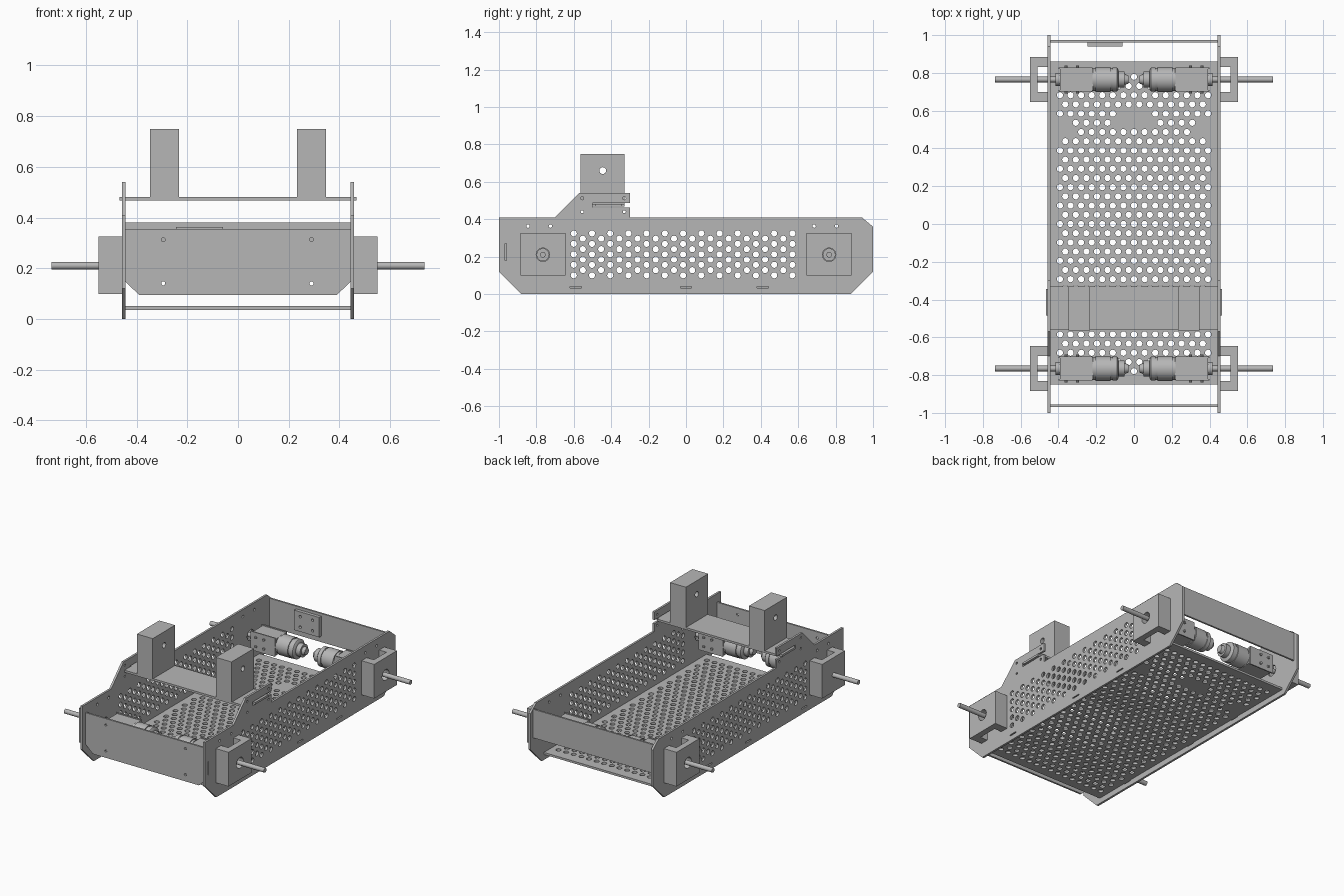
import bpy, bmesh, math
from mathutils import Matrix, Vector

cube = bpy.data.objects.get("Cube")
if cube:
    bpy.data.objects.remove(cube)

grey = bpy.data.materials.new("plain grey")
grey.use_nodes = True
grey.diffuse_color = (0.47, 0.47, 0.47, 1)
grey.node_tree.nodes["Principled BSDF"].inputs["Base Color"].default_value = (0.47, 0.47, 0.47, 1)

# Frames: columns say where a flat drawing's u, v and thickness point
SIDE = Matrix(((0, 0, 1), (1, 0, 0), (0, 1, 0))).to_4x4()
FRONT = Matrix(((1, 0, 0), (0, 0, -1), (0, 1, 0))).to_4x4()
TOP = Matrix.Identity(4)


def circle(u, v, r, n=12):
    return [(u + r * math.cos(2 * math.pi * i / n), v + r * math.sin(2 * math.pi * i / n)) for i in range(n)]


def rect(u0, u1, v0, v1):
    return [(u0, v0), (u1, v0), (u1, v1), (u0, v1)]


def finish(ob, smooth=False):
    ob.data.materials.clear()
    ob.data.materials.append(grey)
    if smooth:
        bpy.ops.object.select_all(action='DESELECT')
        ob.select_set(True)
        bpy.context.view_layer.objects.active = ob
        bpy.ops.object.shade_smooth_by_angle(angle=math.radians(35))
    return ob


def plate(name, loops, thick, frame, at):
    """Extrude a flat drawing: first loop is the outline, the rest are holes."""
    cu = bpy.data.curves.new(name, 'CURVE')
    cu.dimensions, cu.fill_mode, cu.extrude = '2D', 'BOTH', thick / 2
    for loop in loops:
        sp = cu.splines.new('POLY')
        sp.points.add(len(loop) - 1)
        for p, (u, v) in zip(sp.points, loop):
            p.co = (u, v, 0, 1)
        sp.use_cyclic_u, sp.use_smooth = True, False
    ob = bpy.data.objects.new(name, cu)
    bpy.context.collection.objects.link(ob)
    bpy.ops.object.select_all(action='DESELECT')
    ob.select_set(True)
    bpy.context.view_layer.objects.active = ob
    bpy.ops.object.convert(target='MESH')
    ob = bpy.context.view_layer.objects.active
    bm = bmesh.new()
    bm.from_mesh(ob.data)
    bmesh.ops.remove_doubles(bm, verts=bm.verts, dist=1e-5)
    bm.transform(Matrix.Translation(at) @ frame)
    bmesh.ops.recalc_face_normals(bm, faces=bm.faces)
    for f in bm.faces:
        f.smooth = False
    bm.to_mesh(ob.data)
    bm.free()
    return finish(ob)


def lathe(name, profile, at, axis=(1, 0, 0), steps=24):
    """Turn (distance along axis, radius) points around an axis."""
    bm = bmesh.new()
    vs = [bm.verts.new((d, 0, r)) for d, r in profile]
    es = [bm.edges.new(pair) for pair in zip(vs, vs[1:])]
    bmesh.ops.spin(bm, geom=vs + es, cent=(0, 0, 0), axis=(1, 0, 0), angle=2 * math.pi, steps=steps)
    bmesh.ops.remove_doubles(bm, verts=bm.verts, dist=1e-5)
    turn = Vector((1, 0, 0)).rotation_difference(Vector(axis)).to_matrix().to_4x4()
    bm.transform(Matrix.Translation(at) @ turn)
    bmesh.ops.recalc_face_normals(bm, faces=bm.faces)
    me = bpy.data.meshes.new(name)
    bm.to_mesh(me)
    bm.free()
    ob = bpy.data.objects.new(name, me)
    bpy.context.collection.objects.link(ob)
    return finish(ob, True)


def rod(name, d0, d1, r, at, axis=(1, 0, 0), steps=16):
    return lathe(name, [(d0, 0), (d0, r), (d1, r), (d1, 0)], at, axis, steps)


PITCH, ROW = 0.056, 0.0487
HOLE = 0.0165
AXLE_Y, AXLE_Z = 0.765, 0.21

# Side walls with raised shelf tab, perforation and slots
wall = [(-1, 0.41), (-1, 0.12), (-0.88, 0), (0.88, 0), (1, 0.12), (1, 0.36), (0.94, 0.41),
        (-0.30, 0.41), (-0.30, 0.463), (-0.5, 0.463), (-0.5, 0.487), (-0.30, 0.487),
        (-0.30, 0.54), (-0.57, 0.54), (-0.70, 0.41)]
wall_holes = []
for col in range(25):
    odd = col % 2
    for k in range(5 - odd):
        wall_holes.append(circle(-0.6 + col * ROW, 0.1 + (k + odd / 2) * PITCH, HOLE))
for e in (-1, 1):
    wall_holes.append(circle(e * AXLE_Y, AXLE_Z, 0.036, 20))
    wall_holes += [circle(e * AXLE_Y + d - 0.02, 0.363, 0.009) for d in (-0.06, 0.06)]
for y in (-0.555, -0.33):
    wall_holes += [circle(y, z, 0.008, 8) for z in (0.44, 0.512)]
wall_holes += [rect(y, y + 0.06, 0.032, 0.04) for y in (-0.62, -0.03, 0.38)]
wall_holes.append(rect(-0.968, -0.96, 0.18, 0.27))
for s, side in ((1, "left"), (-1, "right")):
    plate(side + "_wall", [wall] + wall_holes, 0.014, SIDE, (s * 0.45, 0, 0))

# Perforated floor, with unpunched areas towards the back
floor_holes = []
for row in range(-16, 17):
    odd = row % 2
    for k in range(15 - odd):
        x, y = (k - 7 + odd / 2) * PITCH, row * ROW
        blank = 0.44 < y < 0.58 and abs(x) > 0.31 or 0.52 < y < 0.6 and abs(x) < 0.1
        if not blank:
            floor_holes.append(circle(x, y, HOLE))
plate("floor", [rect(-0.443, 0.443, -0.85, 0.86)] + floor_holes, 0.014, TOP, (0, 0, 0.043))

# Front panel with clipped lower corners, and narrower back panel
front = [(-0.443, 0.355), (-0.443, 0.145), (-0.39, 0.095), (0.39, 0.095), (0.443, 0.145), (0.443, 0.355)]
front_holes = [circle(x, z, 0.008) for x in (-0.295, 0.29) for z in (0.14, 0.313)]
plate("front_panel", [front] + front_holes, 0.012, FRONT, (0, -0.962, 0))
plate("back_panel", [rect(-0.443, 0.443, 0.19, 0.38)], 0.012, FRONT, (0, 0.967, 0))

# Small block on the inside of the back panel
block_holes = [circle(x, z, 0.009) for x in (-0.2, -0.11) for z in (0.26, 0.33)]
plate("back_block", [rect(-0.245, -0.06, 0.23, 0.362)] + block_holes, 0.022, FRONT, (0, 0.95, 0))

# Cross shelf with end tabs
shelf = [(-0.443, -0.56), (0.443, -0.56), (0.443, -0.485), (0.467, -0.485), (0.467, -0.345), (0.443, -0.345),
         (0.443, -0.33), (-0.443, -0.33), (-0.443, -0.345), (-0.467, -0.345), (-0.467, -0.485), (-0.443, -0.485)]
plate("shelf", [shelf], 0.014, TOP, (0, 0, 0.475))

# Twin towers on the shelf
for s, side in ((1, "left"), (-1, "right")):
    plate(side + "_tower", [rect(-0.565, -0.33, 0.482, 0.75), circle(-0.445, 0.66, 0.018, 16)],
          0.116, SIDE, (s * 0.29, 0, 0))

# Drive units: bracket, axle, gearbox and motor at each corner
for e, end in ((-1, "front"), (1, "back")):
    for s, side in ((1, "left"), (-1, "right")):
        tag = end + "_" + side
        cy = e * AXLE_Y
        at = (0, cy, AXLE_Z)
        out = (s, 0, 0)

        # Channel-shaped outer bracket with a bore for the axle
        channel = [(0.457, -0.12), (0.55, -0.12), (0.55, 0.12), (0.457, 0.12),
                   (0.457, 0.066), (0.51, 0.066), (0.51, -0.066), (0.457, -0.066)]
        bracket = plate(tag + "_bracket", [[(s * u, v) for u, v in channel]], 0.227, TOP, (0, cy, 0.212))
        cutter = rod("bore_cutter", 0.49, 0.6, 0.036, at, out, 20)
        mod = bracket.modifiers.new("bore", 'BOOLEAN')
        mod.object, mod.solver = cutter, 'EXACT'
        bpy.ops.object.select_all(action='DESELECT')
        bpy.context.view_layer.objects.active = bracket
        bracket.select_set(True)
        bpy.ops.object.modifier_apply(modifier=mod.name)
        bpy.data.objects.remove(cutter)

        rod(tag + "_axle", 0.39, 0.735, 0.015, at, out)
        lathe(tag + "_axle_collar", [(0.39, 0), (0.39, 0.034), (0.415, 0.034), (0.415, 0)], at, out)

        # Gearbox with side plates and screws
        plate(tag + "_gearbox", [rect(-0.055, 0.055, -0.055, 0.055)], 0.175, SIDE, (s * 0.305, cy, AXLE_Z))
        for f in (-1, 1):
            plate(tag + "_gearbox_plate", [rect(-0.09, 0.09, -0.062, 0.062)], 0.008, FRONT,
                  (s * 0.31, cy + f * 0.059, AXLE_Z))
            for x in (0.3, 0.36):
                for z in (-0.03, 0.03):
                    rod(tag + "_screw", 0.06, 0.073, 0.008, (s * x, cy, AXLE_Z + z), (0, f, 0), 8)

        # Stepped motor can with end cap
        can = [(0.22, 0), (0.22, 0.06), (0.205, 0.06), (0.205, 0.066), (0.125, 0.066), (0.125, 0.06),
               (0.115, 0.06), (0.115, 0.064), (0.09, 0.064), (0.082, 0.052), (0.082, 0.042),
               (0.05, 0.042), (0.05, 0.028), (0.03, 0.022), (0.03, 0)]
        lathe(tag + "_motor", can, at, out, 32)
